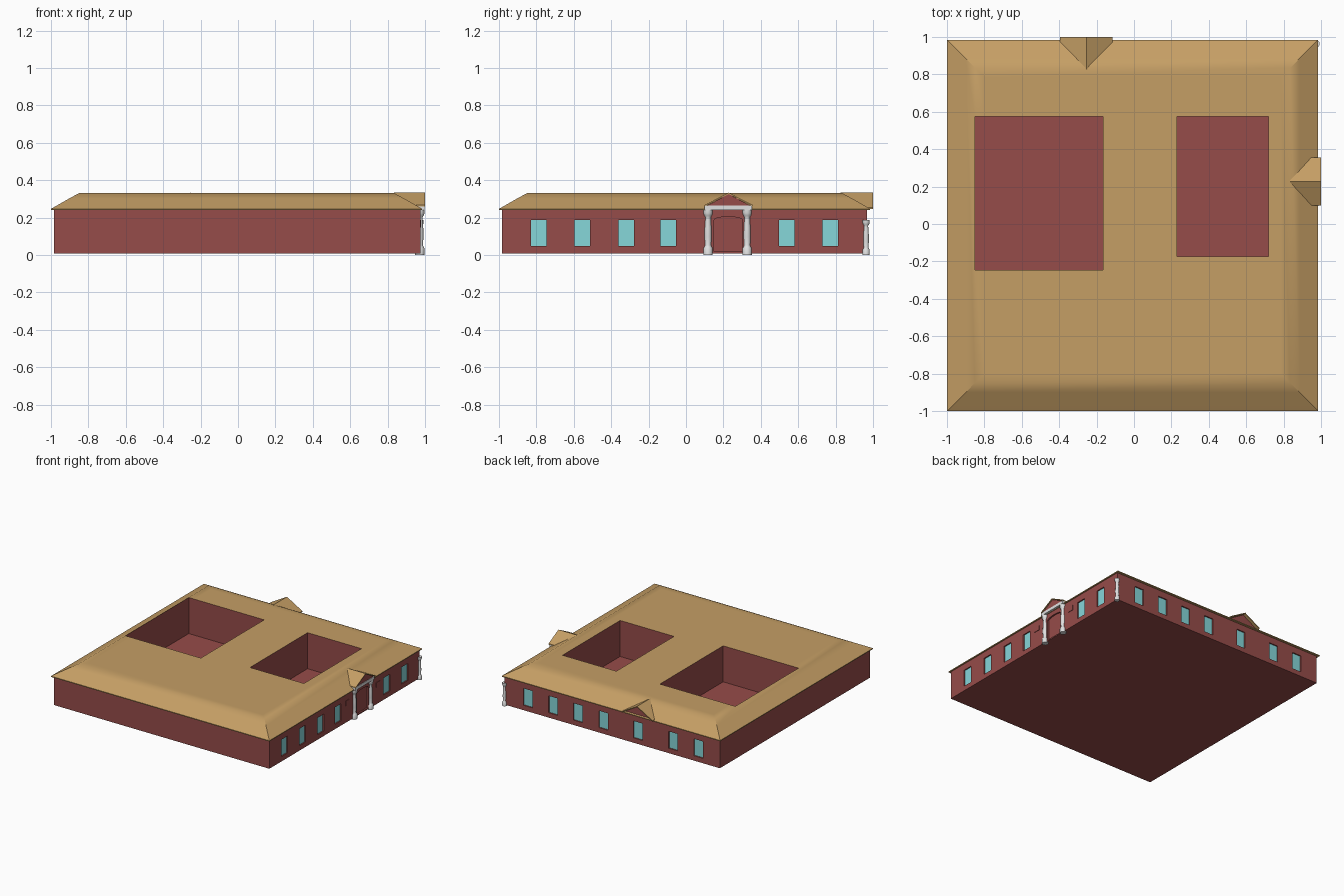
import bpy, bmesh, math
from mathutils import Vector

cube = bpy.data.objects.get("Cube")
if cube:
    bpy.data.objects.remove(cube, do_unlink=True)


def material(name, rgb):
    m = bpy.data.materials.new(name)
    m.use_nodes = True
    m.diffuse_color = (*rgb, 1)
    m.node_tree.nodes["Principled BSDF"].inputs["Base Color"].default_value = (*rgb, 1)
    return m


RED = material("brick_red", (0.305, 0.072, 0.067))
TAN = material("roof_tan", (0.56, 0.345, 0.13))
GLASS = material("window_teal", (0.24, 0.68, 0.70))
WHITE = material("stone_white", (0.75, 0.75, 0.75))

WALL_X, WALL_Y = 0.975, 0.967


def finish(name, bm, *mats):
    bmesh.ops.recalc_face_normals(bm, faces=bm.faces)
    mesh = bpy.data.meshes.new(name)
    bm.to_mesh(mesh)
    bm.free()
    ob = bpy.data.objects.new(name, mesh)
    bpy.context.collection.objects.link(ob)
    for m in mats:
        mesh.materials.append(m)
    return ob


def add_prism(bm, pts, axis, lo, hi):
    """Extrude a 2D outline along x, y or z."""
    def place(p, d):
        return {"x": (d, *p), "y": (p[0], d, p[1]), "z": (*p, d)}[axis]
    ends = [[bm.verts.new(place(p, d)) for p in pts] for d in (lo, hi)]
    bm.faces.new(ends[0])
    bm.faces.new(ends[1])
    n = len(pts)
    for i in range(n):
        j = (i + 1) % n
        bm.faces.new((ends[0][i], ends[0][j], ends[1][j], ends[1][i]))


def prism(name, pts, axis, lo, hi, mat):
    bm = bmesh.new()
    add_prism(bm, pts, axis, lo, hi)
    return finish(name, bm, mat)


def rect(u0, u1, v0, v1):
    return [(u0, v0), (u1, v0), (u1, v1), (u0, v1)]


def smooth(ob, angle):
    bpy.ops.object.select_all(action="DESELECT")
    ob.select_set(True)
    bpy.context.view_layer.objects.active = ob
    bpy.ops.object.shade_smooth_by_angle(angle=math.radians(angle))


def carve(ob, cutter):
    mod = ob.modifiers.new("openings", "BOOLEAN")
    mod.object = cutter
    mod.solver = "EXACT"
    bpy.context.view_layer.objects.active = ob
    bpy.ops.object.modifier_apply(modifier=mod.name)


# Openings: courtyards, windows on two walls, arched doorway
side_windows = [-0.788, -0.555, -0.32, -0.095, 0.538, 0.772]
back_windows = [0.76, 0.53, 0.305, 0.075, -0.24, -0.56, -0.79]
openings = [("x", WALL_X, c) for c in side_windows]
openings += [("y", WALL_Y, c) for c in back_windows]

cuts = bmesh.new()
add_prism(cuts, rect(-0.85, -0.165, -0.247, 0.575), "z", 0.035, 0.5)
add_prism(cuts, rect(0.23, 0.72, -0.173, 0.575), "z", 0.035, 0.5)
for axis, wall, c in openings:
    add_prism(cuts, rect(c - 0.041, c + 0.041, 0.048, 0.187), axis, wall - 0.012, wall + 0.05)
door = [(0.15, 0.018), (0.302, 0.018)]
for k in range(9):
    t = math.pi * k / 8
    door.append((0.226 + 0.076 * math.cos(t), 0.187 + 0.018 * math.sin(t)))
add_prism(cuts, door, "x", WALL_X - 0.012, WALL_X + 0.05)
cutter = finish("opening_cutter", cuts)
cutter.hide_render = True

# Walls
walls = prism("brick_walls", rect(-0.985, WALL_X, -0.985, WALL_Y), "z", 0.008, 0.241, RED)
carve(walls, cutter)

# Hipped roof built from stacked rings: (inset, height)
bm = bmesh.new()
rings = []
for d, z in [(0, 0.24), (0, 0.247), (0.10, 0.304), (0.15, 0.331), (0.20, 0.331)]:
    outline = rect(-1 + d, 0.985 - d, -1 + d, 0.985 - d)
    rings.append([bm.verts.new((x, y, z)) for x, y in outline])
bm.faces.new(rings[0])
bm.faces.new(rings[-1])
for a, b in zip(rings, rings[1:]):
    for i in range(4):
        j = (i + 1) % 4
        bm.faces.new((a[i], a[j], b[j], b[i]))
roof = finish("hipped_roof", bm, TAN, RED)
carve(roof, cutter)
# Courtyard sides of the roof are brick
for f in roof.data.polygons:
    if abs(f.normal.z) < 0.1 and max(abs(f.center.x), abs(f.center.y)) < 0.9:
        f.material_index = 1
smooth(roof, 35)
bpy.data.objects.remove(cutter, do_unlink=True)

# Window panes
for i, (axis, wall, c) in enumerate(openings):
    prism(f"window_pane_{i + 1}", rect(c - 0.041, c + 0.041, 0.048, 0.187),
          axis, wall - 0.014, wall - 0.010, GLASS)

# Small brick panels beside the entrance
for c in (0.027, 0.422):
    prism("brick_panel", rect(c - 0.025, c + 0.025, 0.147, 0.187),
          "x", WALL_X - 0.002, WALL_X + 0.004, RED)


def gable(name, axis, ridge, half, eave, apex, inner, pediment, outer):
    """Chevron roof sheet over a brick pediment."""
    t = 0.008
    sheet = [(ridge - half, eave), (ridge, apex), (ridge + half, eave),
             (ridge + half, eave - t), (ridge, apex - t), (ridge - half, eave - t)]
    prism(name + "_roof", sheet, axis, inner, outer, TAN)
    tri = [(ridge - half + 0.005, eave - t), (ridge, apex - t), (ridge + half - 0.005, eave - t)]
    prism(name + "_pediment", tri, axis, inner + 0.03, pediment, RED)


gable("entrance_gable", "x", 0.228, 0.128, 0.268, 0.334, 0.835, 0.992, 1.0)
gable("back_gable", "y", -0.255, 0.14, 0.254, 0.334, 0.825, 0.975, 1.0)

# Entrance beam
prism("entrance_beam", rect(0.1, 0.352, 0.24, 0.264), "x", 0.95, 0.996, WHITE)


def column(name, x, y, height, width):
    """Turned column: (radius, height) fractions."""
    profile = [(1, 0), (1, 0.15), (0.8, 0.18), (0.66, 0.22), (0.78, 0.4), (0.74, 0.6),
               (0.6, 0.8), (0.6, 0.84), (0.85, 0.88), (1, 0.93), (1, 1)]
    bm = bmesh.new()
    n = 16
    loops = []
    for r, h in profile:
        loops.append([bm.verts.new((x + r * width * math.cos(math.tau * k / n),
                                    y + r * width * math.sin(math.tau * k / n),
                                    h * height)) for k in range(n)])
    bm.faces.new(loops[0])
    bm.faces.new(loops[-1])
    for a, b in zip(loops, loops[1:]):
        for k in range(n):
            m = (k + 1) % n
            bm.faces.new((a[k], a[m], b[m], b[k]))
    smooth(finish(name, bm, WHITE), 40)


column("entrance_column_right", 0.972, 0.118, 0.241, 0.025)
column("entrance_column_left", 0.972, 0.327, 0.241, 0.025)
column("corner_column", 0.974, 0.963, 0.187, 0.019)
